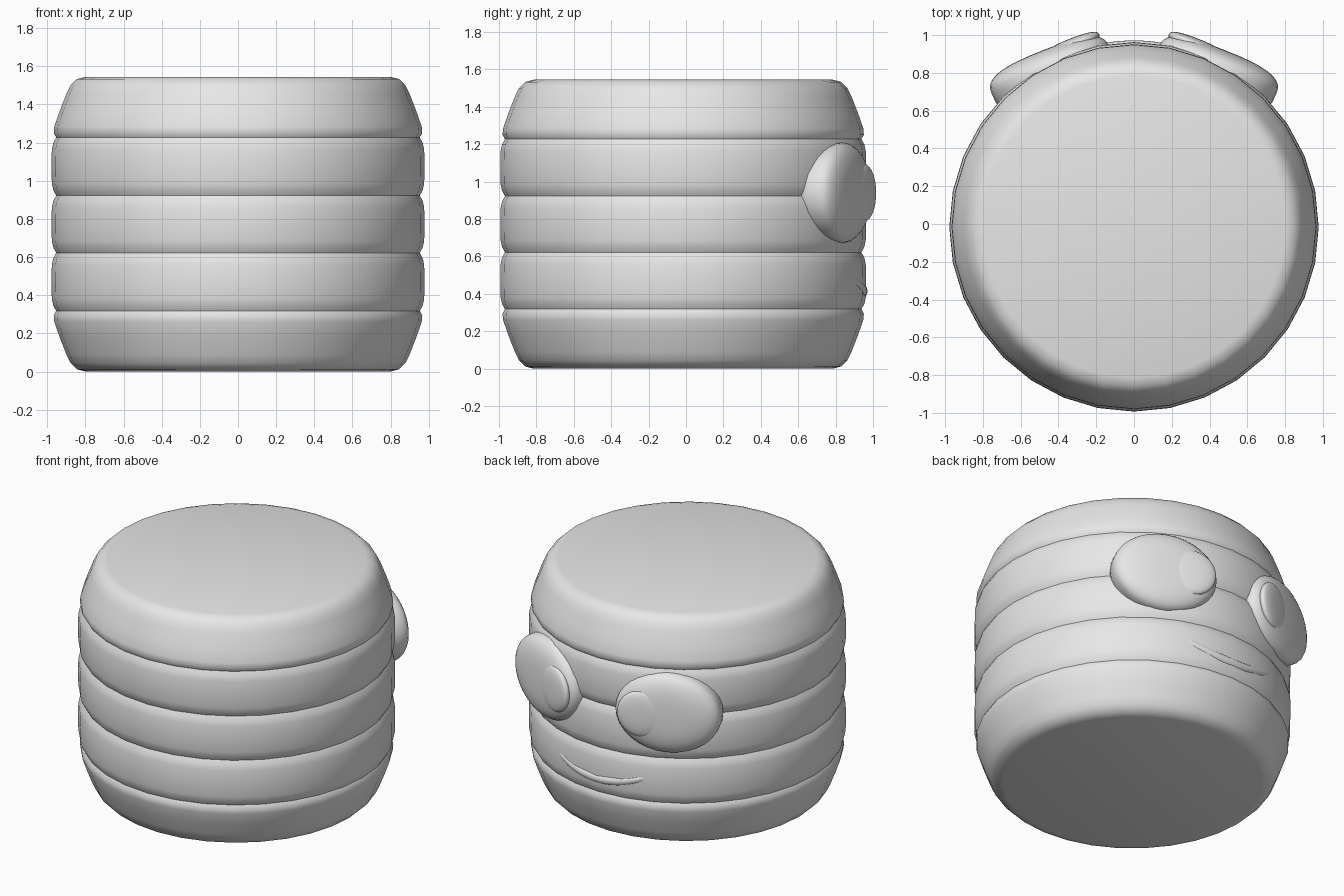
import bpy, bmesh, math
from mathutils import Matrix, Vector

if "Cube" in bpy.data.objects:
    bpy.data.objects.remove(bpy.data.objects["Cube"])

grey = bpy.data.materials.new("plain grey")
grey.diffuse_color = (0.8, 0.8, 0.8, 1)
grey.use_nodes = True
grey.node_tree.nodes["Principled BSDF"].inputs["Base Color"].default_value = grey.diffuse_color
AXIS_Y = -0.015      # the body axis sits slightly forward of the origin
MID_Z = 0.94         # height of the eyes


def finish(obj, angle):
    obj.data.materials.clear()
    obj.data.materials.append(grey)
    bpy.ops.object.select_all(action='DESELECT')
    obj.select_set(True)
    bpy.context.view_layer.objects.active = obj
    bpy.ops.object.shade_smooth_by_angle(angle=math.radians(angle))


def add_object(name, bm, angle):
    bmesh.ops.recalc_face_normals(bm, faces=bm.faces)
    mesh = bpy.data.meshes.new(name)
    bm.to_mesh(mesh)
    bm.free()
    obj = bpy.data.objects.new(name, mesh)
    bpy.context.collection.objects.link(obj)
    finish(obj, angle)


# Body: a stack of five bulging rings, lower half profile mirrored upward
H = 1.545
GROOVE = 0.953
lower = [(0.80, 0.0), (0.845, 0.012), (0.878, 0.045), (0.90, 0.09), (0.935, 0.18),
         (0.963, 0.26), (0.966, 0.295), (GROOVE, 0.318),
         (0.968, 0.345), (0.976, 0.38), (0.978, 0.47), (0.976, 0.56), (0.968, 0.595),
         (GROOVE, 0.622), (0.968, 0.65), (0.976, 0.685)]
profile = lower + [(0.978, H / 2)] + [(r, H - z) for r, z in reversed(lower)]
SIDES = 32
bm = bmesh.new()
rings = []
for r, z in profile:
    rings.append([bm.verts.new((r * math.sin(i * math.tau / SIDES),
                                AXIS_Y + r * math.cos(i * math.tau / SIDES), z))
                  for i in range(SIDES)])
for a, b in zip(rings, rings[1:]):
    for i in range(SIDES):
        j = (i + 1) % SIDES
        bm.faces.new((a[i], a[j], b[j], b[i]))
bm.faces.new(rings[0])
bm.faces.new(rings[-1])
add_object("body", bm, 40)


# Rounded pad: a squared-off ellipsoid whose front faces along its local z
def pad(name, side, u, n, size, power, back=1.0):
    bm = bmesh.new()
    bmesh.ops.create_uvsphere(bm, u_segments=32, v_segments=20, radius=1)
    for v in bm.verts:
        flat = math.hypot(v.co.x, v.co.y)
        k = flat ** (power - 1) if flat > 1e-5 else 1
        depth = math.copysign(abs(v.co.z) ** power, v.co.z)
        v.co = Vector((v.co.x * k * size[0], v.co.y * k * size[1],
                       depth * size[2] * (back if depth < 0 else 1)))
    across = Vector((0.93, -0.37, 0))
    out = Vector((0.37, 0.93, 0))
    basis = Matrix((across, Vector((0, 0, 1)), out)).transposed().to_4x4()
    centre = across * u + out * n + Vector((0, 0, MID_Z))
    bm.transform(Matrix.Translation(centre) @ basis)
    bm.transform(Matrix.Diagonal((side, 1, 1, 1)))
    add_object(name, bm, 60)


# Eyes and pupils, mirrored left and right
for side, label in ((1, "right"), (-1, "left")):
    pad(label + "_eye", side, 0.11, 0.92, (0.335, 0.27, 0.112), 0.72, 1.7)
    pad(label + "_pupil", side, -0.045, 1.00, (0.155, 0.155, 0.036), 0.8)

# Mouth: a tapered smile wrapped around the body
curve = bpy.data.curves.new("mouth", 'CURVE')
curve.dimensions = '3D'
curve.bevel_depth = 0.035
curve.bevel_resolution = 3
curve.use_fill_caps = True
line = curve.splines.new('POLY')
COUNT = 21
line.points.add(COUNT - 1)
for i, p in enumerate(line.points):
    t = 2 * i / (COUNT - 1) - 1
    a = math.radians(22) * t
    p.co = (0.952 * math.sin(a), AXIS_Y + 0.952 * math.cos(a), 0.415 + 0.085 * t * t, 1)
    p.radius = 0.35 + 0.65 * math.sqrt(1 - t * t)
mouth = bpy.data.objects.new("mouth", curve)
bpy.context.collection.objects.link(mouth)
bpy.ops.object.select_all(action='DESELECT')
mouth.select_set(True)
bpy.context.view_layer.objects.active = mouth
bpy.ops.object.convert(target='MESH')
finish(bpy.context.view_layer.objects.active, 60)
